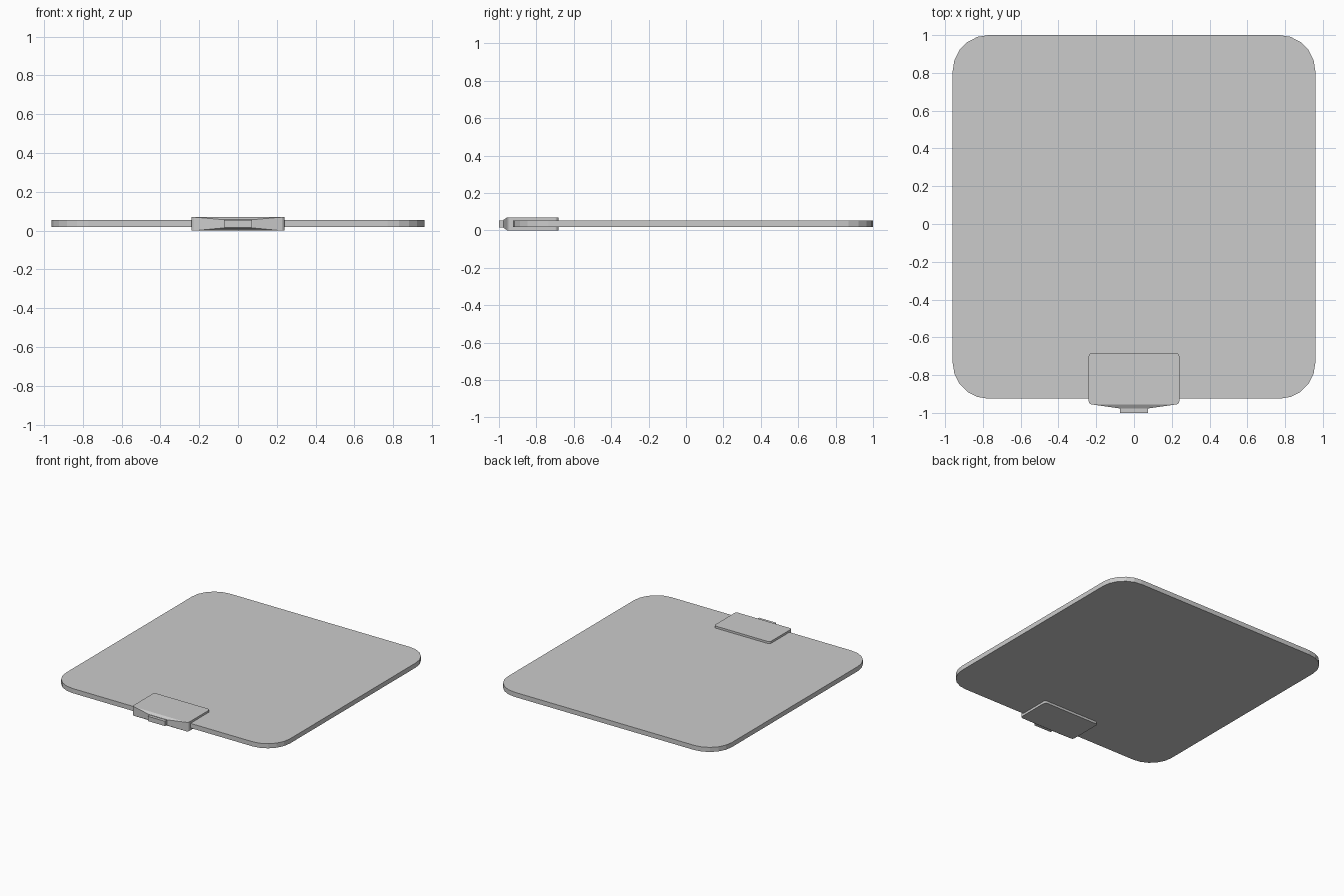
import bpy, bmesh, math

if "Cube" in bpy.data.objects:
    bpy.data.objects.remove(bpy.data.objects["Cube"])


def make_object(name, bm):
    bmesh.ops.recalc_face_normals(bm, faces=bm.faces)
    mesh = bpy.data.meshes.new(name)
    bm.to_mesh(mesh)
    bm.free()
    obj = bpy.data.objects.new(name, mesh)
    bpy.context.collection.objects.link(obj)
    return obj


def rounded_slab(name, x, y0, y1, z0, z1, radius, segments):
    """Rectangle with rounded corners, extruded upwards."""
    bm = bmesh.new()
    corners = [(x, y1, 0), (-x, y1, 90), (-x, y0, 180), (x, y0, 270)]
    verts = []
    for cx, cy, start in corners:
        ox = cx - math.copysign(radius, cx)
        oy = cy - radius if cy == y1 else cy + radius
        for i in range(segments + 1):
            a = math.radians(start + 90 * i / segments)
            verts.append(bm.verts.new((ox + radius * math.cos(a), oy + radius * math.sin(a), z0)))
    face = bm.faces.new(verts)
    top = bmesh.ops.extrude_face_region(bm, geom=[face])["geom"]
    bmesh.ops.translate(bm, vec=(0, 0, z1 - z0),
                        verts=[g for g in top if isinstance(g, bmesh.types.BMVert)])
    return make_object(name, bm)


def loft(name, sections):
    """Join rectangular sections (y, half width, bottom, top) along y."""
    bm = bmesh.new()
    rings = [[bm.verts.new(p) for p in ((-w, y, b), (w, y, b), (w, y, t), (-w, y, t))]
             for y, w, b, t in sections]
    bm.faces.new(rings[0])
    bm.faces.new(rings[-1])
    for r, s in zip(rings, rings[1:]):
        for i in range(4):
            j = (i + 1) % 4
            bm.faces.new((r[i], r[j], s[j], s[i]))
    return make_object(name, bm)


# Flat board
rounded_slab("board", 0.96, -0.925, 1.0, 0.018, 0.054, 0.19, 5)

# Clip wrapped around the front edge
rounded_slab("clip_body", 0.24, -0.955, -0.683, 0.0, 0.07, 0.018, 4)

# Tapered nose of the clip
loft("clip_nose", [(-0.95, 0.235, 0.0, 0.07), (-0.955, 0.226, 0.0, 0.07),
                   (-0.976, 0.078, 0.014, 0.057)])

# Small tab at the front
loft("clip_tab", [(-0.965, 0.073, 0.017, 0.054), (-1.0, 0.073, 0.017, 0.054)])
